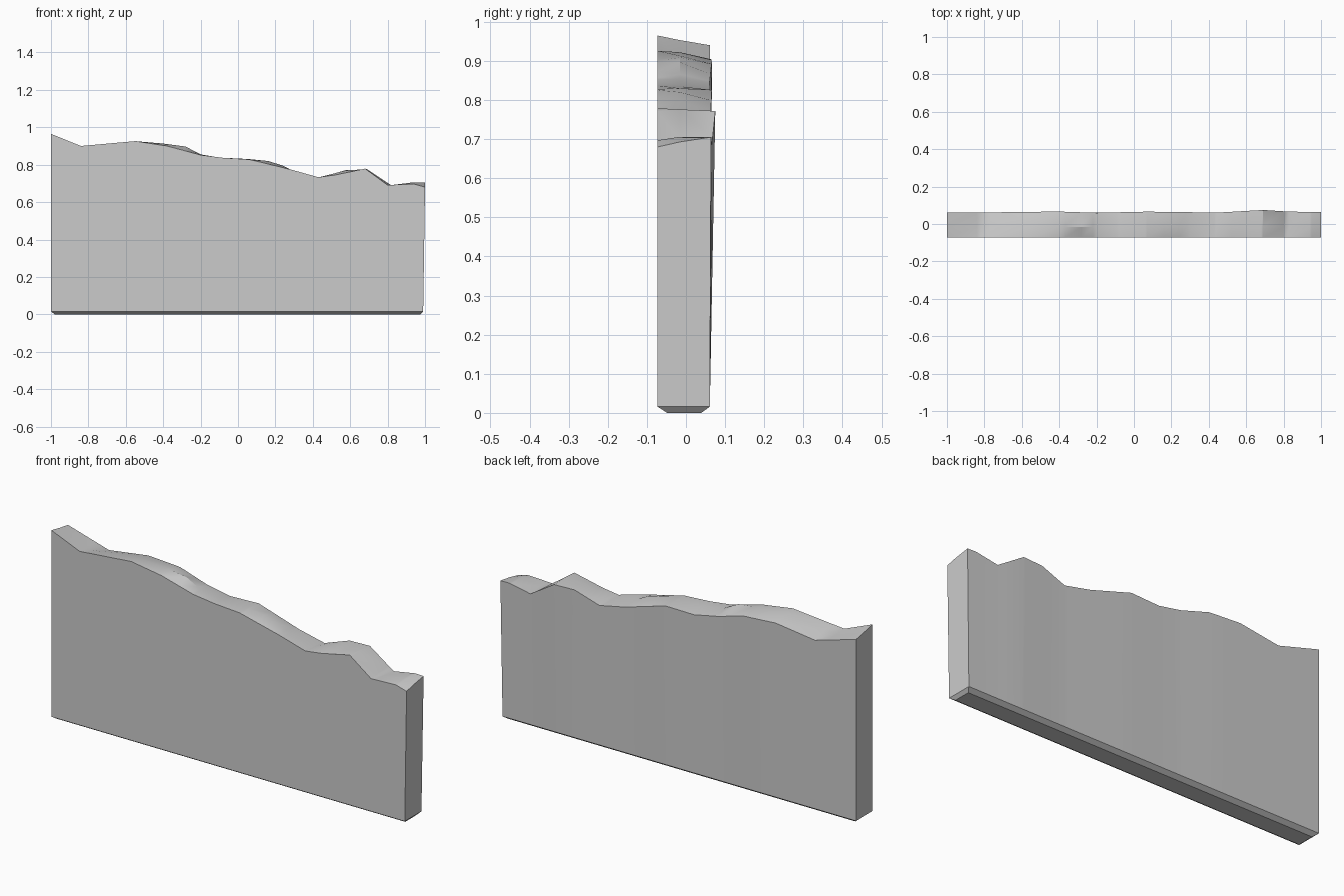
import bpy, bmesh

if "Cube" in bpy.data.objects:
    bpy.data.objects.remove(bpy.data.objects["Cube"])

# Broken top edge as (x, z) profiles: front edge, crest mid-thickness, back edge
FRONT = [(-1, .965), (-.84, .90), (-.55, .926), (-.38, .90), (-.2, .852), (-.08, .837), (.06, .828),
         (.28, .775), (.43, .733), (.52, .745), (.68, .779), (.8, .691), (.94, .697), (1, .68)]
CREST = [(-1, .953), (-.82, .892), (-.55, .922), (-.4, .913), (-.28, .897), (-.2, .855), (-.08, .835),
         (.06, .83), (.16, .82), (.24, .795), (.28, .775), (.43, .732), (.58, .77), (.69, .776),
         (.81, .69), (.94, .706), (1, .693)]
BACK = [(-1, .94), (-.77, .874), (-.55, .904), (-.37, .892), (-.22, .848), (-.09, .822), (.07, .826),
        (.3, .757), (.445, .726), (.58, .772), (.69, .772), (.83, .684), (.95, .706), (1, .705)]
# Slight bulging of the back face along its top, as (x, y)
BULGE = [(-1, .062), (-.65, .062), (-.45, .068), (-.2, .06), (.07, .066), (.45, .061),
         (.69, .075), (.83, .066), (1, .064)]
Y_FRONT, Y_BACK, CHAMFER = -.073, .061, .016


def sample(profile, x):
    for (x0, v0), (x1, v1) in zip(profile, profile[1:]):
        if x <= x1:
            return v0 + (v1 - v0) * (x - x0) / (x1 - x0)
    return profile[-1][1]


bm = bmesh.new()
xs = sorted({x for p in (FRONT, CREST, BACK) for x, _ in p})

# Cross-sections along the slab, including the chamfered foot
rings = []
for x in xs:
    low = min(x, .99)
    foot = max(-.98, min(.975, x))
    points = [(foot, Y_FRONT + .025, 0), (low, Y_FRONT, CHAMFER),
              (x, Y_FRONT, sample(FRONT, x)), (x, -.015, sample(CREST, x)),
              (x, sample(BULGE, x), sample(BACK, x)),
              (low, Y_BACK, CHAMFER), (foot, Y_BACK - .022, 0)]
    # keep the lower columns distinct where the ends taper
    if .93 < x < 1:
        t = (x - .93) / .07
        points = [(.93 + t * ((.975 if p[2] == 0 else .99) - .93), p[1], p[2])
                  if p[2] <= CHAMFER else p for p in points]
    rings.append([bm.verts.new(p) for p in points])

# Skin between sections
for a, b in zip(rings, rings[1:]):
    for i in range(7):
        j = (i + 1) % 7
        bm.faces.new((a[i], b[i], b[j], a[j]))

# End faces and their chamfers
for r in (rings[0], rings[-1]):
    bm.faces.new(r[1:6])
    bm.faces.new((r[0], r[1], r[5], r[6]))
bmesh.ops.recalc_face_normals(bm, faces=bm.faces)

mesh = bpy.data.meshes.new("broken_wall")
bm.to_mesh(mesh)
bm.free()
wall = bpy.data.objects.new("broken_wall", mesh)
bpy.context.collection.objects.link(wall)
bpy.context.view_layer.objects.active = wall
wall.select_set(True)
bpy.ops.object.shade_smooth_by_angle(angle=.5)
